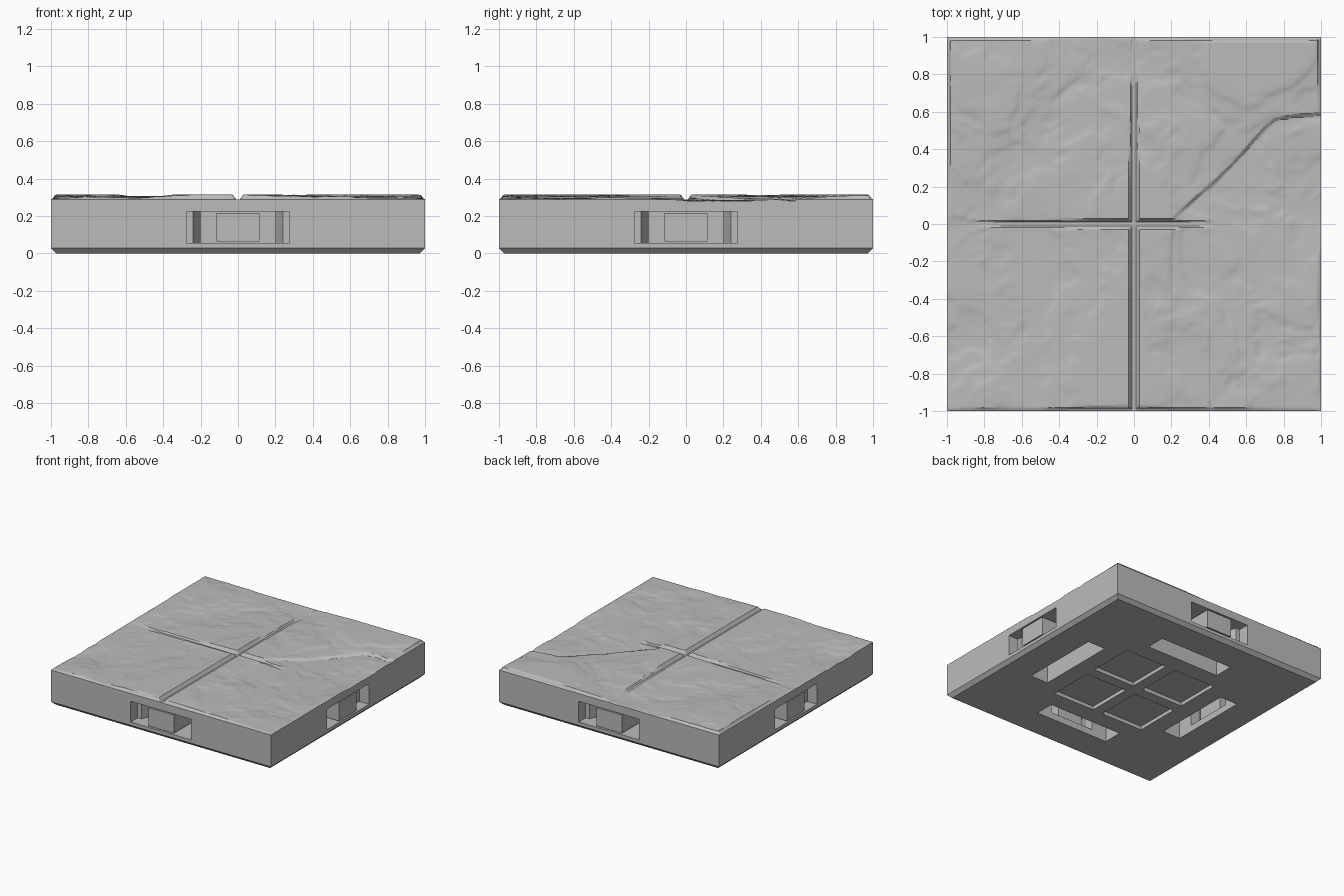
import bpy, bmesh, math
from mathutils import Vector, noise

cube = bpy.data.objects.get("Cube")
if cube:
    bpy.data.objects.remove(cube, do_unlink=True)

stone = bpy.data.materials.new("grey_stone")
stone.use_nodes = True
GREY = (0.5, 0.5, 0.5, 1)
stone.diffuse_color = GREY
stone.node_tree.nodes["Principled BSDF"].inputs["Base Color"].default_value = GREY


def finish(bm, name):
    bmesh.ops.recalc_face_normals(bm, faces=bm.faces)
    mesh = bpy.data.meshes.new(name)
    bm.to_mesh(mesh)
    bm.free()
    mesh.materials.append(stone)
    obj = bpy.data.objects.new(name, mesh)
    bpy.context.scene.collection.objects.link(obj)
    return obj


def stack(name, layers, turn=0):
    """Solid through stacked plan outlines (outline, z), in quarter turns about z."""
    bm = bmesh.new()
    rings = []
    for outline, z in layers:
        for _ in range(turn):
            outline = [(-y, x) for x, y in outline]
        rings.append([bm.verts.new((x, y, z)) for x, y in outline])
    for low, high in zip(rings, rings[1:]):
        n = len(low)
        for i in range(n):
            j = (i + 1) % n
            bm.faces.new((low[i], low[j], high[j], high[i]))
    bm.faces.new(list(reversed(rings[0])))
    bm.faces.new(rings[-1])
    return finish(bm, name)


def rect(x0, x1, y0, y1):
    return [(x0, y0), (x1, y0), (x1, y1), (x0, y1)]


def cut(target, cutter):
    mod = target.modifiers.new("cut", 'BOOLEAN')
    mod.operation = 'DIFFERENCE'
    mod.solver = 'EXACT'
    mod.object = cutter
    bpy.context.view_layer.objects.active = target
    bpy.ops.object.modifier_apply(modifier=mod.name)
    bpy.data.objects.remove(cutter, do_unlink=True)


def smooth(a, b, v):
    t = min(max((v - a) / (b - a), 0), 1)
    return t * t * (3 - 2 * t)


# Broad rises and hollows of the worn surface: x, y, radius, height
SWELLS = [(-0.9, 0.75, 0.35, 0.02), (0.65, 0.9, 0.4, 0.022), (0, -0.75, 0.45, 0.022),
          (0, 0.05, 0.35, 0.022), (0.95, 0.15, 0.4, -0.014), (-0.9, -0.5, 0.4, -0.012),
          (-0.2, 0.85, 0.3, -0.008), (0.9, -0.8, 0.3, -0.006)]


def rock(x, y):
    warp = noise.noise_vector(Vector((x * 2.5, y * 2.5, 4)))
    p = Vector((x + 0.12 * warp.x, y + 0.12 * warp.y, 0))
    h = 0.298 + 0.011 * noise.fractal(p * 2.6, 0.9, 2.0, 4)
    for sx, sy, r, k in SWELLS:
        h += k * math.exp(-((x - sx) ** 2 + (y - sy) ** 2) / (r * r))
    # Diagonal broken ledge
    below = min(x - 0.2, 0.35 + 0.27 * x) + 0.06 * warp.x - y
    if below > 0:
        h -= 0.016 * smooth(0, 0.025, below) * math.exp(-below / 0.35) * smooth(0.15, 0.3, x)
    # Slate-like terraces
    step = 0.009
    base = math.floor(h / step)
    terrace = (base + smooth(0.3, 0.75, h / step - base)) * step
    return max(0.265, 0.55 * h + 0.45 * terrace)


def surface(x, y):
    # Four slabs parted by a cross groove and rebated at the rim
    inset = min(abs(x), abs(y), 1.005 - abs(x), 1.005 - abs(y))
    slab = 0.289 + 0.027 * smooth(0.008, 0.032, inset)
    return min(slab, rock(x, y))


# Base block with a chamfered foot
SEAM = 0.25
foot, full = rect(-0.972, 0.972, -0.972, 0.972), rect(-1, 1, -1, 1)
base_block = stack("base_block", [(foot, 0), (full, 0.028), (full, SEAM)])

# Clip ports in the four sides, slots in the underside, and shallow square recesses
half_port = [(0.275, 1.05), (0.275, 0.91), (0.24, 0.91), (0.2, 0.8), (0.2, 0.73),
             (0.335, 0.73), (0.335, 0.57)]
port = half_port + [(-x, y) for x, y in reversed(half_port)]
slot = rect(-0.335, 0.335, 0.57, 0.73)
recess = rect(0.045, 0.425, 0.045, 0.425)
block = rect(-0.115, 0.115, 0.75, 0.998)
for turn in range(4):
    cut(base_block, stack("port_cutter", [(port, 0.055), (port, 0.225)], turn))
    cut(base_block, stack("slot_cutter", [(slot, -0.05), (slot, 0.1)], turn))
    cut(base_block, stack("recess_cutter", [(recess, -0.05), (recess, 0.03)], turn))
    # Loose block filling the middle of each port
    stack("port_block", [(block, 0.065), (block, 0.215)], turn)

# Worn stone top with straight sides down to the base
bm = bmesh.new()
bmesh.ops.create_grid(bm, x_segments=200, y_segments=200, size=1)
for v in bm.verts:
    v.co.z = surface(v.co.x, v.co.y)
rim = [e for e in bm.edges if e.is_boundary]
for g in bmesh.ops.extrude_edge_only(bm, edges=rim)["geom"]:
    if isinstance(g, bmesh.types.BMVert):
        g.co.z = SEAM
worn_top = finish(bm, "worn_top")

bpy.ops.object.select_all(action='DESELECT')
worn_top.select_set(True)
bpy.context.view_layer.objects.active = worn_top
bpy.ops.object.shade_smooth_by_angle(angle=math.radians(25))
